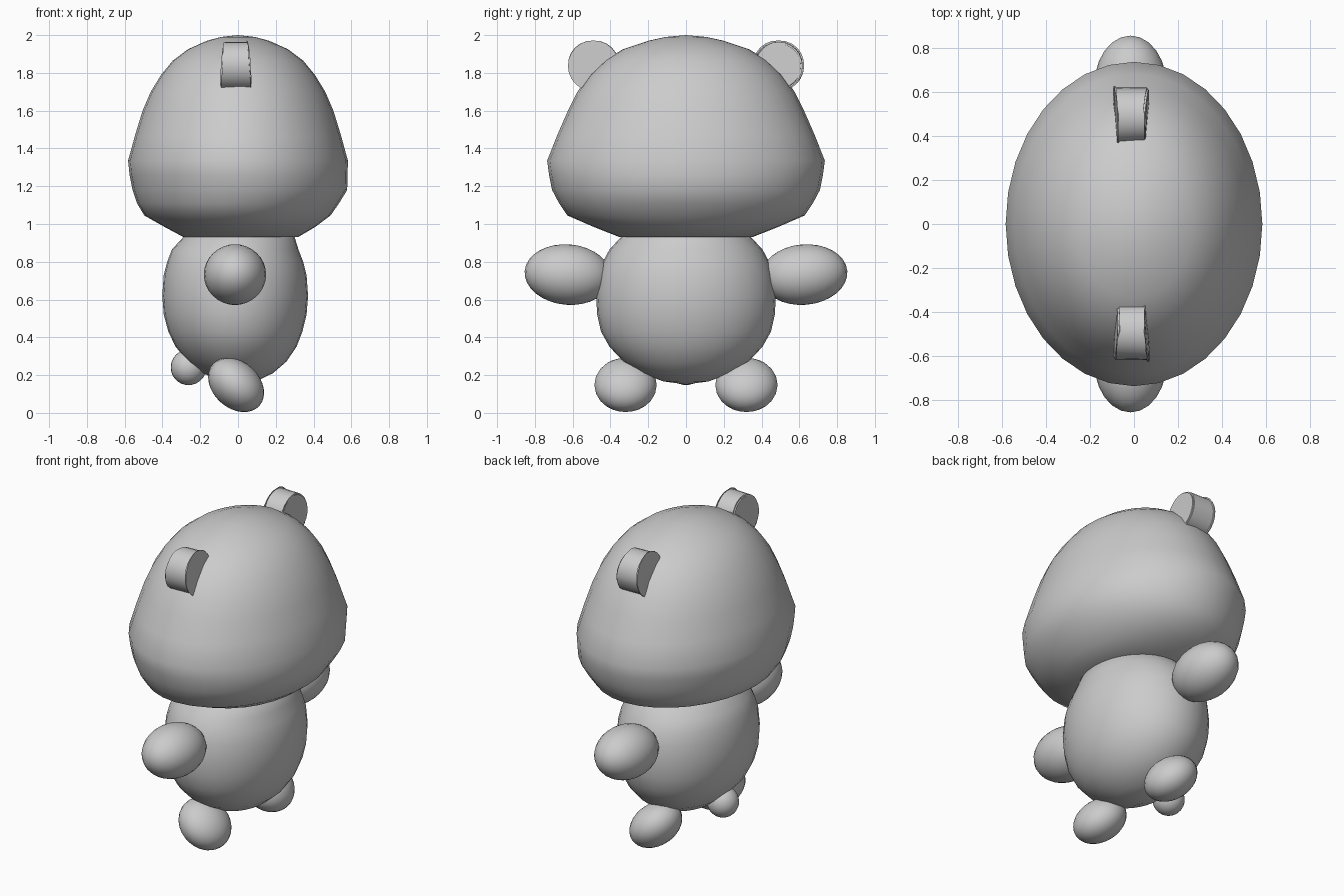
import bpy, bmesh, math
from mathutils import Matrix, Vector

cube = bpy.data.objects.get("Cube")
if cube:
    bpy.data.objects.remove(cube, do_unlink=True)

grey = bpy.data.materials.new("soft_grey")
grey.use_nodes = True
COLOUR = (0.6, 0.6, 0.6, 1)
grey.diffuse_color = COLOUR
grey.node_tree.nodes["Principled BSDF"].inputs["Base Color"].default_value = COLOUR


def finish(name, bm, sharp=60):
    """Turn a bmesh into a smooth shaded object."""
    bmesh.ops.recalc_face_normals(bm, faces=bm.faces)
    mesh = bpy.data.meshes.new(name)
    bm.to_mesh(mesh)
    bm.free()
    mesh.materials.append(grey)
    mesh.shade_smooth()
    mesh.set_sharp_from_angle(angle=math.radians(sharp))
    obj = bpy.data.objects.new(name, mesh)
    bpy.context.collection.objects.link(obj)
    return obj


def loft(name, rows, top, bottom, segments=32):
    """Stack elliptical rings given as (z, x radius, y radius, x centre)."""
    bm = bmesh.new()
    rings = []
    for z, rx, ry, cx in rows:
        ring = []
        for i in range(segments):
            a = math.tau * i / segments
            ring.append(bm.verts.new((cx + rx * math.cos(a), ry * math.sin(a), z)))
        rings.append(ring)
    for upper, lower in zip(rings, rings[1:]):
        for i in range(segments):
            j = (i + 1) % segments
            bm.faces.new((upper[i], upper[j], lower[j], lower[i]))
    for ring, point in ((rings[0], top), (rings[-1], bottom)):
        tip = bm.verts.new(point)
        for i in range(segments):
            bm.faces.new((ring[i], ring[(i + 1) % segments], tip))
    return finish(name, bm)


def ellipsoid(name, centre, radii, tilt=0, axis='Y'):
    bm = bmesh.new()
    bmesh.ops.create_uvsphere(bm, u_segments=24, v_segments=16, radius=1)
    matrix = (Matrix.Translation(centre) @ Matrix.Rotation(math.radians(tilt), 4, axis)
              @ Matrix.Diagonal((*radii, 1)))
    bm.transform(matrix)
    return finish(name, bm)


def ear(name, side):
    """A round thick disc that widens towards its lower outer edge."""
    bm = bmesh.new()
    bmesh.ops.create_cone(bm, cap_ends=True, segments=24, radius1=0.127,
                          radius2=0.127, depth=2)
    bm.transform(Matrix.Rotation(math.radians(90), 4, 'Y'))
    for v in bm.verts:
        flare = 0.068 + 0.09 * max(0, v.co.y) - 0.06 * v.co.z
        v.co.x = -0.012 + v.co.x * flare
        v.co.y = side * (0.49 + v.co.y)
        v.co.z += 1.837
    rims = [e for e in bm.edges if any(len(f.verts) > 4 for f in e.link_faces)]
    bmesh.ops.bevel(bm, geom=rims, offset=0.008, segments=2, affect='EDGES')
    return finish(name, bm, 40)


# Broad domed head with a wide cheek line
loft("head", [
    (1.99, 0.09, 0.11, 0), (1.97, 0.165, 0.20, 0), (1.925, 0.265, 0.335, 0),
    (1.865, 0.345, 0.43, 0), (1.79, 0.407, 0.51, 0), (1.70, 0.462, 0.575, 0),
    (1.60, 0.505, 0.625, 0), (1.47, 0.545, 0.682, 0), (1.335, 0.582, 0.735, 0),
    (1.26, 0.577, 0.725, 0.003), (1.18, 0.568, 0.709, 0.01),
    (1.11, 0.535, 0.672, 0), (1.045, 0.493, 0.628, -0.003),
    (0.985, 0.40, 0.49, 0.01), (0.93, 0.302, 0.35, 0.015),
], (0, 0, 2.0), (0, 0, 0.95))

# Egg shaped body
loft("body", [
    (0.98, 0.24, 0.29, 0), (0.93, 0.295, 0.345, 0.005), (0.865, 0.335, 0.405, -0.015),
    (0.80, 0.36, 0.44, -0.015), (0.73, 0.378, 0.463, -0.015),
    (0.62, 0.386, 0.476, -0.015), (0.52, 0.378, 0.47, -0.015),
    (0.43, 0.355, 0.45, -0.014), (0.35, 0.32, 0.405, -0.01),
    (0.27, 0.26, 0.33, -0.005), (0.21, 0.185, 0.235, 0), (0.167, 0.095, 0.12, 0),
], (0, 0, 0.98), (0, 0, 0.15))

# Paired limbs and ears
for label, side in (("front", -1), ("back", 1)):
    ellipsoid(label + "_arm", (-0.016, side * 0.625, 0.732),
              (0.165, 0.23, 0.16), side * 5, 'X')
    ellipsoid(label + "_foot", (-0.01, side * 0.32, 0.148), (0.166, 0.165, 0.123), 42)
    ear(label + "_ear", side)

# Small round tail
ellipsoid("tail", (-0.262, 0, 0.241), (0.094, 0.094, 0.094))
